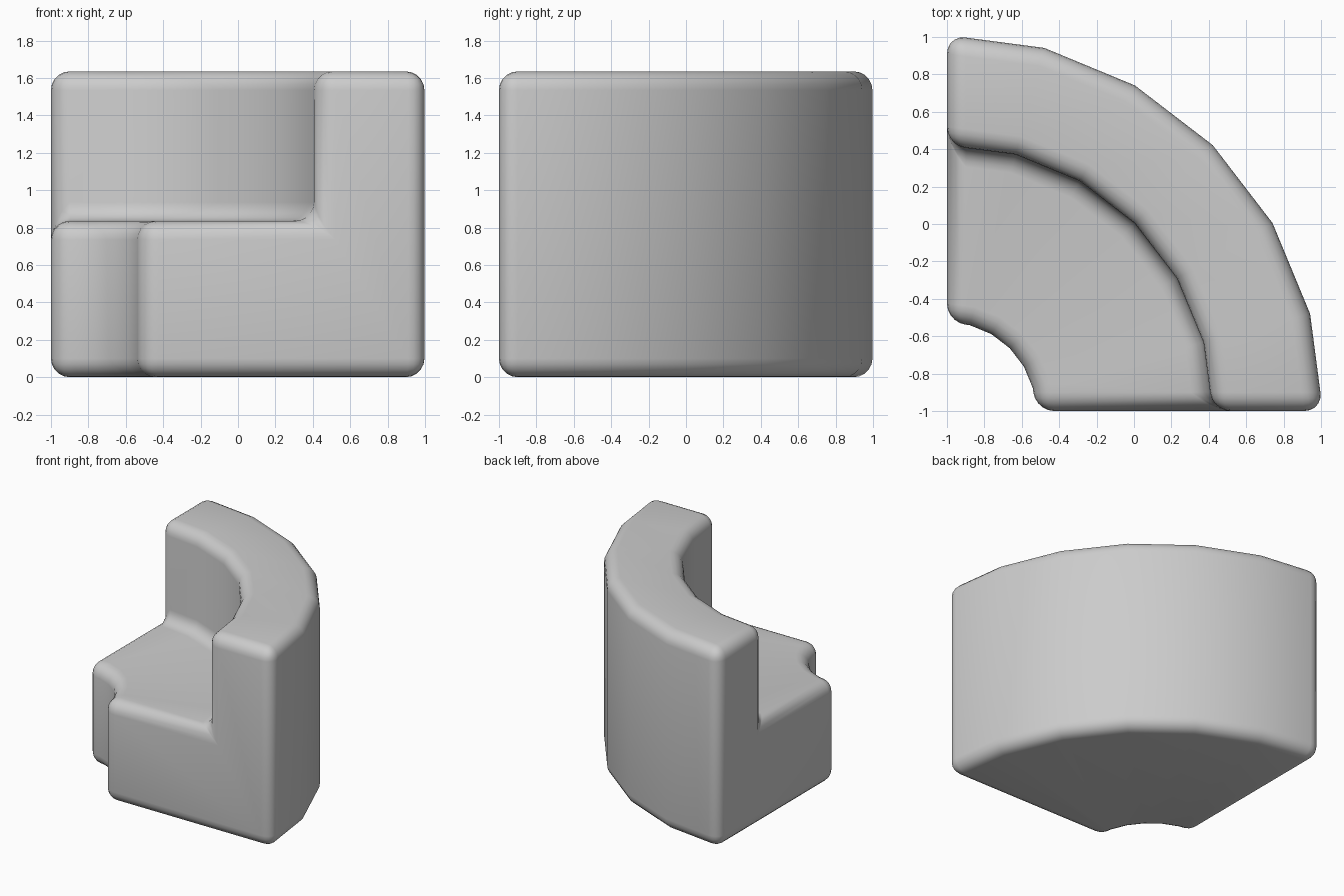
import bpy, bmesh, math

if "Cube" in bpy.data.objects:
    bpy.data.objects.remove(bpy.data.objects["Cube"])

# L-shaped seat profile (radius, height), swept a quarter turn about the inner corner
PROFILE = [(0.475, 0.0), (2.01, 0.0), (2.01, 1.635),
           (1.42, 1.635), (1.42, 0.835), (0.475, 0.835)]
STEPS = 6
CENTRE = (-1.0, -1.0)

bm = bmesh.new()
rings = []
for i in range(STEPS + 1):
    a = math.radians(90 * i / STEPS)
    rings.append([bm.verts.new((CENTRE[0] + r * math.cos(a),
                                CENTRE[1] + r * math.sin(a), z)) for r, z in PROFILE])

# Swept walls
n = len(PROFILE)
for r0, r1 in zip(rings, rings[1:]):
    for j in range(n):
        k = (j + 1) % n
        bm.faces.new((r0[j], r0[k], r1[k], r1[j]))

# Flat ends
bm.faces.new(rings[0])
bm.faces.new(rings[-1])
bmesh.ops.recalc_face_normals(bm, faces=bm.faces)

mesh = bpy.data.meshes.new("corner_seat")
bm.to_mesh(mesh)
bm.free()
seat = bpy.data.objects.new("corner_seat", mesh)
bpy.context.collection.objects.link(seat)

# Soft cushioned edges; the 15 degree facets of the curve stay unbevelled
bevel = seat.modifiers.new("soft_edges", 'BEVEL')
bevel.width = 0.1
bevel.segments = 5
bevel.limit_method = 'ANGLE'
bevel.angle_limit = math.radians(30)

bpy.context.view_layer.objects.active = seat
seat.select_set(True)
bpy.ops.object.shade_smooth()
